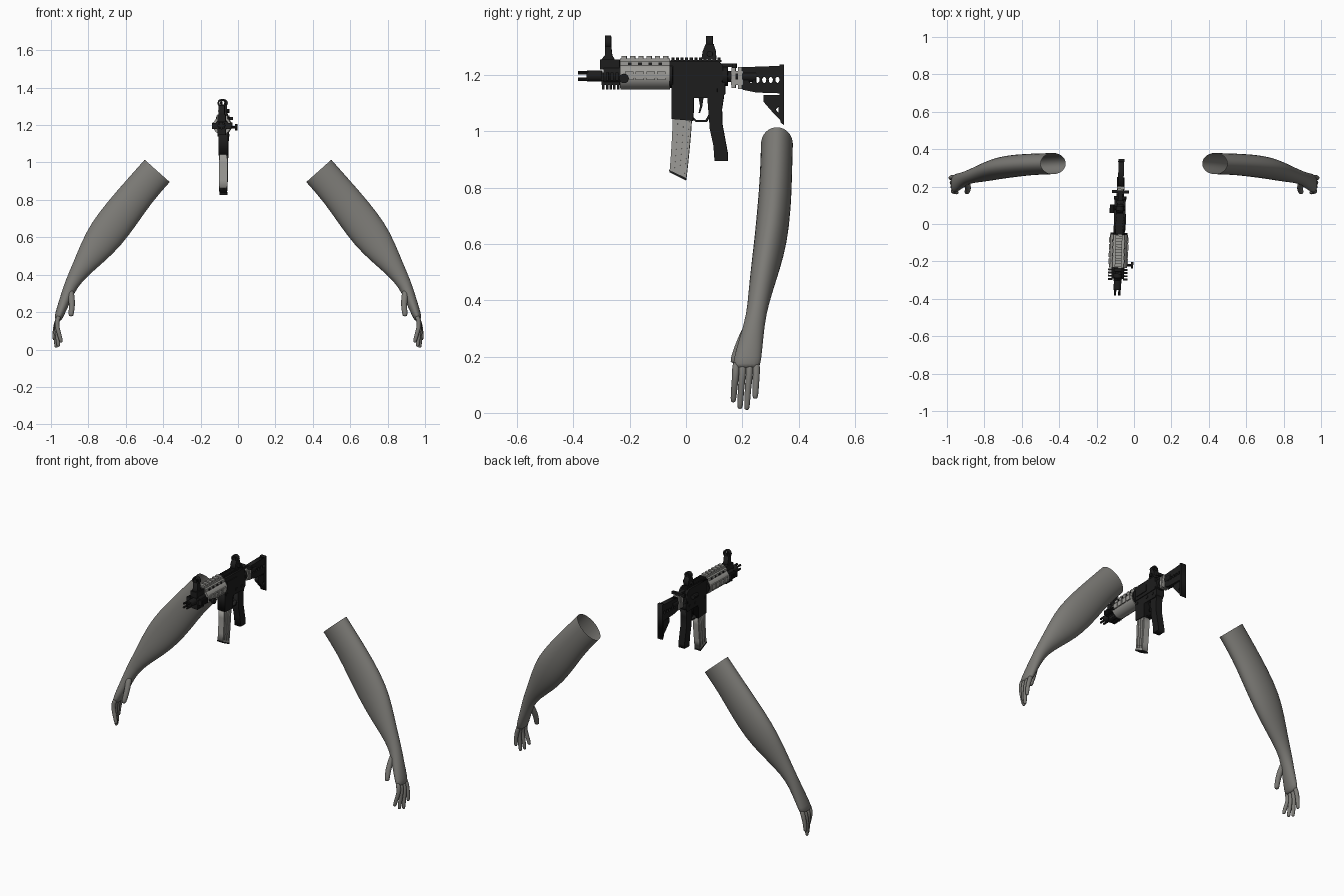
import bpy, bmesh, math
from mathutils import Matrix, Vector

if "Cube" in bpy.data.objects:
    bpy.data.objects.remove(bpy.data.objects["Cube"])

def material(name, rgb):
    m = bpy.data.materials.new(name)
    m.diffuse_color = (*rgb, 1)
    m.use_nodes = True
    m.node_tree.nodes["Principled BSDF"].inputs["Base Color"].default_value = m.diffuse_color
    return m

BLACK = material("matte black", (0.012, 0.012, 0.012))
GREY = material("panel grey", (0.33, 0.325, 0.305))
ARM = material("arm grey", (0.2, 0.195, 0.18))

# The rifle frame: slightly turned about its own vertical axis
RIFLE = Matrix.Translation((-0.078, 0, 0)) @ Matrix.Rotation(-0.032, 4, 'Z')
# Profile axes: drawing plane is y, z and the thickness runs along x
SIDE = Matrix(((0, 0, 1, 0), (1, 0, 0, 0), (0, 1, 0, 0), (0, 0, 0, 1)))

def add(name, mesh, mat, matrix=RIFLE):
    mesh.materials.clear()
    mesh.materials.append(mat)
    ob = bpy.data.objects.new(name, mesh)
    ob.matrix_world = matrix
    bpy.context.collection.objects.link(ob)
    return ob

def from_bmesh(name, bm, mat, matrix=RIFLE):
    bmesh.ops.recalc_face_normals(bm, faces=bm.faces)
    me = bpy.data.meshes.new(name)
    bm.to_mesh(me)
    bm.free()
    return add(name, me, mat, matrix)

def boxes(name, mat, items):
    """Boxes given as (x0, x1, y0, y1, z0, z1)."""
    bm = bmesh.new()
    for x0, x1, y0, y1, z0, z1 in items:
        m = Matrix.Translation(((x0 + x1) / 2, (y0 + y1) / 2, (z0 + z1) / 2))
        m = m @ Matrix.Diagonal((abs(x1 - x0), abs(y1 - y0), abs(z1 - z0), 1))
        bmesh.ops.create_cube(bm, size=1, matrix=m)
    return from_bmesh(name, bm, mat)

def rod(name, mat, axis, center, length, r, sides=16):
    bm = bmesh.new()
    rot = Matrix.Rotation(math.pi / 2, 4, 'X' if axis == 'Y' else 'Y')
    bmesh.ops.create_cone(bm, cap_ends=True, segments=sides, radius1=r, radius2=r,
                          depth=length, matrix=Matrix.Translation(center) @ rot)
    ob = from_bmesh(name, bm, mat)
    ob.data.shade_smooth()
    ob.data.set_sharp_from_angle(angle=math.radians(35))
    return ob

def circle(y, z, ry, rz, n=12):
    return [(y + ry * math.cos(i * math.tau / n), z + rz * math.sin(i * math.tau / n))
            for i in range(n)]

def profile(name, mat, outline, half, holes=(), plane=SIDE):
    """Outline with optional holes, given thickness on both sides."""
    cu = bpy.data.curves.new(name, 'CURVE')
    cu.dimensions, cu.fill_mode, cu.extrude = '2D', 'BOTH', half
    for loop in (outline, *holes):
        sp = cu.splines.new('POLY')
        sp.points.add(len(loop) - 1)
        for i, (a, b) in enumerate(loop):
            sp.points[i].co = (a, b, 0, 1)
        sp.use_cyclic_u = True
    tmp = bpy.data.objects.new(name, cu)
    me = bpy.data.meshes.new_from_object(tmp)
    bpy.data.objects.remove(tmp)
    return add(name, me, mat, RIFLE @ plane)

def teeth(name, mat, half, y0, y1, z0, z1, n):
    step = (y1 - y0) / n
    zm = (z0 + z1) / 2
    items = [(-half, half, y0, y1, z0, zm)]
    items += [(-half, half, y0 + (i + .2) * step, y0 + (i + .8) * step, zm, z1) for i in range(n)]
    return boxes(name, mat, items)

# Barrel and pronged muzzle
rod("barrel", BLACK, 'Y', (0, -.27, 1.197), .16, .012)
rod("muzzle_collar", BLACK, 'Y', (0, -.325, 1.197), .055, .02)
for i in range(4):
    a = math.pi / 4 + i * math.pi / 2
    rod("muzzle_prong", BLACK, 'Y',
        (.016 * math.cos(a), -.365, 1.197 + .016 * math.sin(a)), .036, .006, 8)

# Front gas block with short rails and the tall front sight
rod("gas_block", BLACK, 'Y', (0, -.262, 1.2), .062, .034, 12)
boxes("gas_block_top", BLACK, [(-.022, .022, -.305, -.235, 1.22, 1.256)])
teeth("gas_block_lower_rail", BLACK, .022, -.3, -.235, 1.18, 1.148, 5)
for s in (-1, 1):
    boxes("gas_block_side_rail", BLACK,
          [(s * .04 - .012, s * .04 + .012, -.3 + i * .017, -.29 + i * .017, 1.18, 1.21) for i in range(4)])
profile("front_sight_post", BLACK,
        [(-.305, 1.25), (-.25, 1.25), (-.262, 1.27), (-.266, 1.305), (-.288, 1.305), (-.288, 1.27)], .016)
FRONT = Matrix.Rotation(math.pi / 2, 4, 'X')
profile("front_sight_hoop", BLACK, circle(0, 1.317, .023, .023), .011,
        [circle(0, 1.319, .014, .014)], plane=Matrix.Translation((0, -.277, 0)) @ FRONT)
boxes("front_sight_pin", BLACK, [(-.003, .003, -.28, -.274, 1.29, 1.322)])

# Handguard with its raised top cover, side panels and vent slots
rod("handguard", GREY, 'Y', (0, -.145, 1.197), .176, .048, 16)
boxes("handguard_top", GREY, [(-.03, .03, -.234, -.057, 1.225, 1.25)])
teeth("handguard_cover", GREY, .018, -.234, -.057, 1.25, 1.268, 6)
for s in (-1, 1):
    boxes("handguard_side_panel", GREY,
          [(s * .046 - .006, s * .046 + .006, -.215 + i * .038, -.185 + i * .038, 1.183, 1.213)
           for i in range(4)])
    boxes("handguard_vents", BLACK,
          [(s * .031 - .002, s * .031 + .002, -.205 + i * .036, -.192 + i * .036, 1.235, 1.244)
           for i in range(4)])
rod("handguard_rear_ring", BLACK, 'Y', (0, -.053, 1.2), .014, .045, 16)
rod("side_knob_stem", BLACK, 'X', (.05, -.218, 1.188), .05, .007, 8)
rod("side_knob", BLACK, 'X', (.075, -.218, 1.188), .012, .017, 12)

# Upper receiver, top rail and details on the sides
profile("upper_receiver", BLACK,
        [(-.057, 1.165), (.128, 1.165), (.132, 1.2), (.132, 1.235), (.115, 1.25), (-.057, 1.25)], .03)
teeth("top_rail", BLACK, .02, -.055, .125, 1.246, 1.262, 11)
boxes("ejection_cover", BLACK, [(.029, .034, -.035, .055, 1.185, 1.225)])
rod("side_plunger", BLACK, 'Y', (-.042, .08, 1.2), .045, .013, 10)
boxes("charging_handle", BLACK, [(-.012, .012, .12, .18, 1.228, 1.242),
                                 (-.045, .045, .165, .18, 1.226, 1.242)])

# Rear sight
profile("rear_sight_base", BLACK,
        [(.055, 1.255), (.108, 1.255), (.106, 1.285), (.098, 1.31), (.07, 1.31), (.06, 1.285)], .017)
profile("rear_sight_hoop", BLACK, circle(0, 1.318, .021, .021), .012,
        [circle(0, 1.319, .011, .011)], plane=Matrix.Translation((0, .083, 0)) @ FRONT)
rod("rear_sight_dial", BLACK, 'X', (0, .085, 1.275), .06, .011, 10)

# Lower receiver, magazine well, trigger and guard
profile("lower_receiver", BLACK,
        [(-.05, 1.175), (.14, 1.175), (.14, 1.135), (.125, 1.115), (.08, 1.118),
         (.028, 1.118), (.026, 1.037), (-.05, 1.044)], .026)
boxes("receiver_pins", BLACK, [(-.03, .03, y, y + .012, 1.14, 1.152) for y in (-.04, .05, .1)])
profile("trigger_guard", BLACK,
        [(.024, 1.045), (.034, 1.034), (.075, 1.034), (.09, 1.06),
         (.083, 1.064), (.07, 1.041), (.036, 1.041), (.024, 1.052)], .01)
profile("trigger", BLACK,
        [(.045, 1.12), (.062, 1.12), (.058, 1.09), (.05, 1.066), (.045, 1.066), (.05, 1.09)], .006)
profile("pistol_grip", BLACK,
        [(.076, 1.125), (.135, 1.125), (.128, 1.08), (.129, 1.027), (.149, .92), (.149, .895),
         (.102, .895), (.098, .95), (.085, 1.009)], .021)

# Curved magazine with long raised ribs and a dark foot
def mag_y(z, t):
    u = max(0.0, (1.045 - z) / .2)
    return -.047 - .012 * u ** 1.5 + t * (.068 - .01 * u)

def strip(t0, t1, z0, z1, tilt):
    zs = [z0 + (z1 - z0) * i / 4 for i in range(5)]
    def edge(t):
        return [(mag_y(z, t), z - tilt * t * i / 4) for i, z in enumerate(zs)]
    return edge(t0) + edge(t1)[::-1]

profile("magazine", GREY, strip(0, 1, 1.046, .862, .03), .019)
for t in (.12, .42, .72):
    profile("magazine_rib", GREY, strip(t, t + .16, 1.037, .875, .03), .023)
profile("magazine_foot", BLACK,
        [(-.06, .863), (-.058, .855), (0, .826), (.002, .834)], .021)

# Buffer tube with grey clamp
rod("buffer_tube", BLACK, 'Y', (0, .185, 1.195), .13, .02, 16)
rod("tube_nut", BLACK, 'Y', (0, .14, 1.195), .018, .034, 16)
boxes("tube_clamp", GREY, [(-.02, .02, .163, .177, 1.155, 1.228),
                           (-.02, .02, .186, .2, 1.15, 1.228),
                           (-.016, .016, .16, .203, 1.165, 1.215)])

# Shoulder stock with five round openings, lower web and butt plate
holes = [circle(.231 + i * .0235, 1.183, .008, .011, 10) for i in range(5)]
profile("stock_body", BLACK,
        [(.202, 1.228), (.34, 1.233), (.34, 1.135), (.25, 1.138), (.202, 1.148)], .015, holes)
profile("stock_web", BLACK,
        [(.276, 1.13), (.336, 1.13), (.336, 1.04), (.315, 1.06), (.276, 1.105)], .012,
        [[(.318, 1.078), (.33, 1.064), (.33, 1.09)]])
profile("butt_plate", BLACK, [(.332, 1.237), (.348, 1.237), (.348, 1.023), (.338, 1.03), (.332, 1.05)], .017)

# Arms: oval cross-sections (x, y, z, half width, half depth) joined into a skin
ARM_RINGS = [(.432, .323, .955, .092, .058), (.53, .32, .845, .092, .058),
             (.615, .314, .735, .101, .061), (.705, .302, .617, .103, .06),
             (.775, .283, .52, .082, .053), (.84, .264, .43, .053, .043),
             (.892, .25, .35, .037, .035), (.925, .232, .265, .03, .043),
             (.957, .216, .18, .025, .052), (.965, .214, .155, .018, .046)]

def skin(name, rings, side, open_start=False, sides=16):
    bm = bmesh.new()
    loops = []
    for i, (x, y, z, a, b) in enumerate(rings):
        p, q = rings[max(i - 1, 0)], rings[min(i + 1, len(rings) - 1)]
        t = Vector((q[0] - p[0], 0, q[2] - p[2])).normalized()
        n = Vector((-t.z, 0, t.x))
        loop = []
        for k in range(sides):
            w = k * math.tau / sides
            v = Vector((x, y, z)) + n * a * math.cos(w) + Vector((0, b * math.sin(w), 0))
            loop.append(bm.verts.new((v.x * side, v.y, v.z)))
        loops.append(loop)
    for l0, l1 in zip(loops, loops[1:]):
        for k in range(sides):
            j = (k + 1) % sides
            bm.faces.new((l0[k], l0[j], l1[j], l1[k]))
    bm.faces.new(loops[-1])
    if not open_start:
        bm.faces.new(loops[0][::-1])
    ob = from_bmesh(name, bm, ARM, Matrix())
    ob.data.shade_smooth()
    mod = ob.modifiers.new("smooth", 'SUBSURF')
    mod.levels = mod.render_levels = 1

def digit(name, path, r, side):
    """Tapered finger along a path, with a rounded tip."""
    rings = [(*p, r * (1 - .08 * i), r * (1 - .08 * i)) for i, p in enumerate(path)]
    x, y, z, a, b = rings[-1]
    rings.append((x, y, z - .008, a * .65, b * .65))
    skin(name, rings, side, sides=10)

for side in (1, -1):
    skin("arm", ARM_RINGS, side, open_start=True)
    # Four fingers: base y, tip y, tip z, tip x
    for y0, y1, z1, x1 in ((.177, .168, .045, .945), (.201, .192, .022, .96),
                           (.226, .216, .018, .972), (.25, .246, .058, .982)):
        digit("finger", [(.955, y0, .185), (.972, y0, .14), (x1 * .5 + .489, (y0 + y1) / 2, .1), (x1, y1, z1)],
              .0145, side)
    digit("thumb", [(.9, .232, .33), (.89, .208, .28), (.887, .187, .235), (.893, .17, .185)], .02, side)
